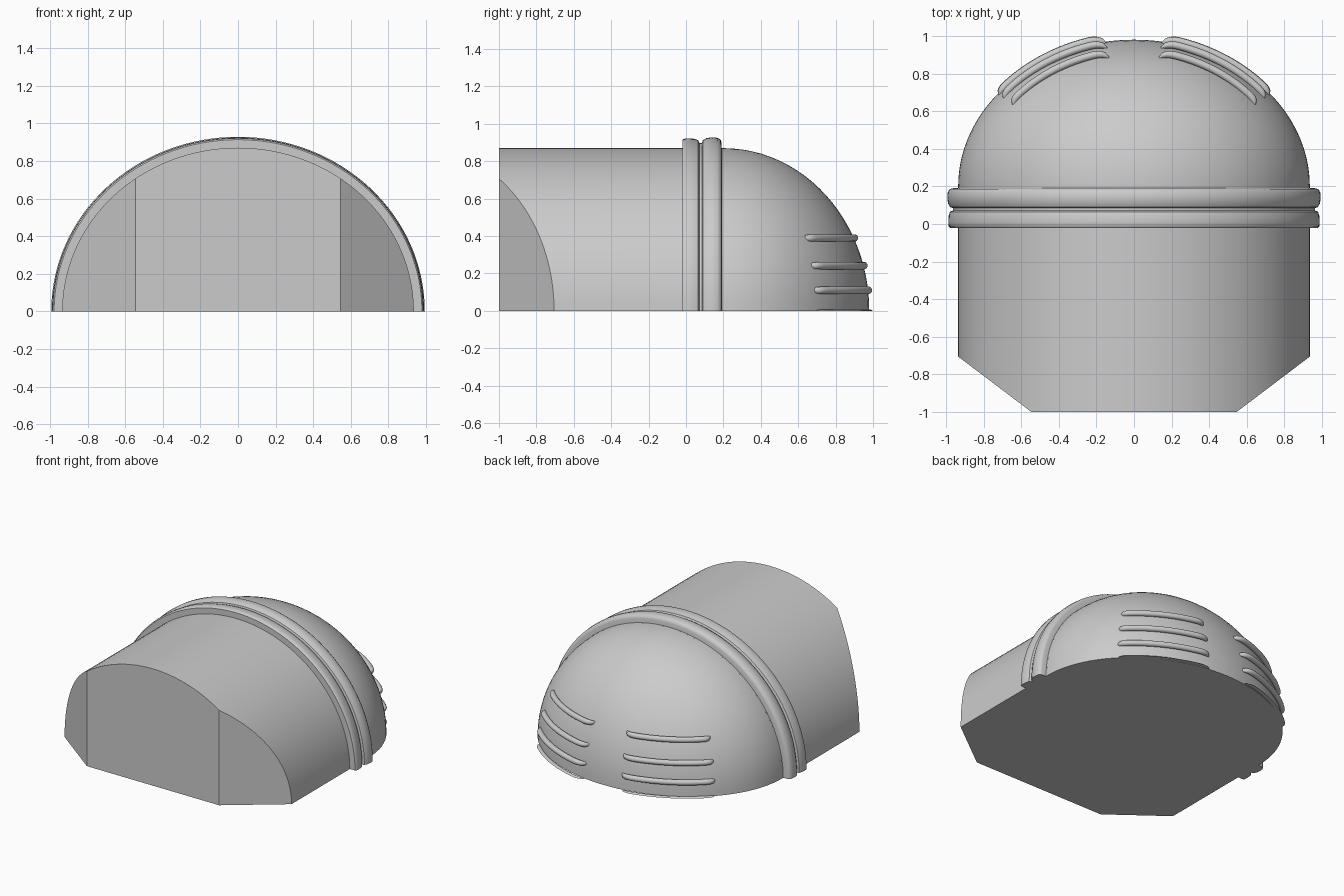
import bpy
import bmesh
from math import sin, cos, pi, radians
from mathutils import Vector

cube = bpy.data.objects.get("Cube")
if cube:
    bpy.data.objects.remove(cube, do_unlink=True)

RX, RZ, RY = 0.935, 0.87, 0.78   # half width, height, dome depth
DOME_Y = 0.2                     # where the dome begins

grey = bpy.data.materials.new("Plain grey")
grey.use_nodes = True
colour = (0.6, 0.6, 0.6, 1)
grey.diffuse_color = colour
grey.node_tree.nodes["Principled BSDF"].inputs["Base Color"].default_value = colour


def finish(name, bm, angle=35):
    bmesh.ops.recalc_face_normals(bm, faces=bm.faces)
    mesh = bpy.data.meshes.new(name)
    bm.to_mesh(mesh)
    bm.free()
    mesh.materials.append(grey)
    obj = bpy.data.objects.new(name, mesh)
    bpy.context.collection.objects.link(obj)
    bpy.ops.object.select_all(action='DESELECT')
    obj.select_set(True)
    bpy.context.view_layer.objects.active = obj
    bpy.ops.object.shade_smooth_by_angle(angle=radians(angle))
    return obj


def skin(bm, loops):
    """Bridge closed loops of points and cap both ends."""
    rows = [[bm.verts.new(p) for p in loop] for loop in loops]
    for a, b in zip(rows, rows[1:]):
        for i in range(len(a)):
            j = (i + 1) % len(a)
            bm.faces.new((a[i], a[j], b[j], b[i]))
    bm.faces.new(rows[0])
    bm.faces.new(rows[-1])


def slice_off(bm, point, normal):
    """Remove what lies on the normal side and close the cut."""
    geom = bm.verts[:] + bm.edges[:] + bm.faces[:]
    cut = bmesh.ops.bisect_plane(bm, geom=geom, plane_co=point, plane_no=normal,
                                 clear_outer=True)["geom_cut"]
    edges = [e for e in cut if isinstance(e, bmesh.types.BMEdge)]
    if edges:
        bmesh.ops.holes_fill(bm, edges=edges, sides=0)


# Half-round body with two chamfered front corners
bm = bmesh.new()
arc = [pi * i / 64 for i in range(65)]
skin(bm, [[(RX * cos(a), y, RZ * sin(a)) for a in arc] for y in (-1, DOME_Y)])
for side in (1, -1):
    slice_off(bm, Vector((side * 0.545, -1, 0)), Vector((side * 0.295, -0.39, 0)))
finish("body", bm)

# Quarter ellipsoid dome at the back
bm = bmesh.new()
bmesh.ops.create_uvsphere(bm, u_segments=96, v_segments=48, radius=1)
for v in bm.verts:
    v.co = (v.co.x * RX, v.co.y * RY + DOME_Y, v.co.z * RZ)
slice_off(bm, Vector((0, 0, 0)), Vector((0, 0, -1)))
slice_off(bm, Vector((0, DOME_Y - 0.01, 0)), Vector((0, -1, 0)))
finish("dome", bm)

# Double ring: (y, height above the body) profile swept over the arch
ring = [(-0.02, -0.02), (-0.02, 0.043), (-0.012, 0.05), (0.01, 0.052),
        (0.045, 0.05), (0.065, 0.043), (0.072, 0.028), (0.085, 0.028),
        (0.09, 0.043), (0.11, 0.054), (0.14, 0.058), (0.17, 0.055),
        (0.185, 0.045), (0.19, 0.03), (0.192, -0.02)]
bm = bmesh.new()
skin(bm, [[((RX + d) * cos(a), y, (RZ + d) * sin(a)) for y, d in ring] for a in arc])
finish("double_ring", bm, 40)


# Raised ribs wrapping round both sides of the dome
def rib(name, z, side, thick=0.02, steps=28, sides=14):
    k = (1 - (z / RZ) ** 2) ** 0.5
    loops = []
    for s in range(steps + 1):
        f = s / steps
        t = 0.15 + 0.75 * f
        # blunt end near the middle, long taper towards the outside
        rise = min(1, f / 0.14, (1 - f) / 0.1)
        rise = max(0.0, 1 - (1 - rise) ** 2) ** 0.5
        out = 0.046 * rise * (1 - 0.4 * f) - thick
        size = thick * (0.35 + 0.65 * rise)
        normal = Vector((sin(t) / RX, cos(t) / RY, 0)).normalized()
        centre = Vector((RX * k * sin(t), RY * k * cos(t) + DOME_Y, z)) + normal * out
        loop = []
        for i in range(sides):
            a = 2 * pi * i / sides
            p = centre + normal * size * cos(a) + Vector((0, 0, size * sin(a)))
            loop.append((side * p.x, p.y, p.z))
        loops.append(loop)
    bm = bmesh.new()
    skin(bm, loops)
    if z < thick:
        slice_off(bm, Vector((0, 0, 0)), Vector((0, 0, -1)))
    finish(name, bm, 50)


for side, label in ((1, "left"), (-1, "right")):
    for level, z in (("upper", 0.39), ("middle", 0.242), ("lower", 0.11), ("base", -0.012)):
        rib(f"{level}_rib_{label}", z, side)
